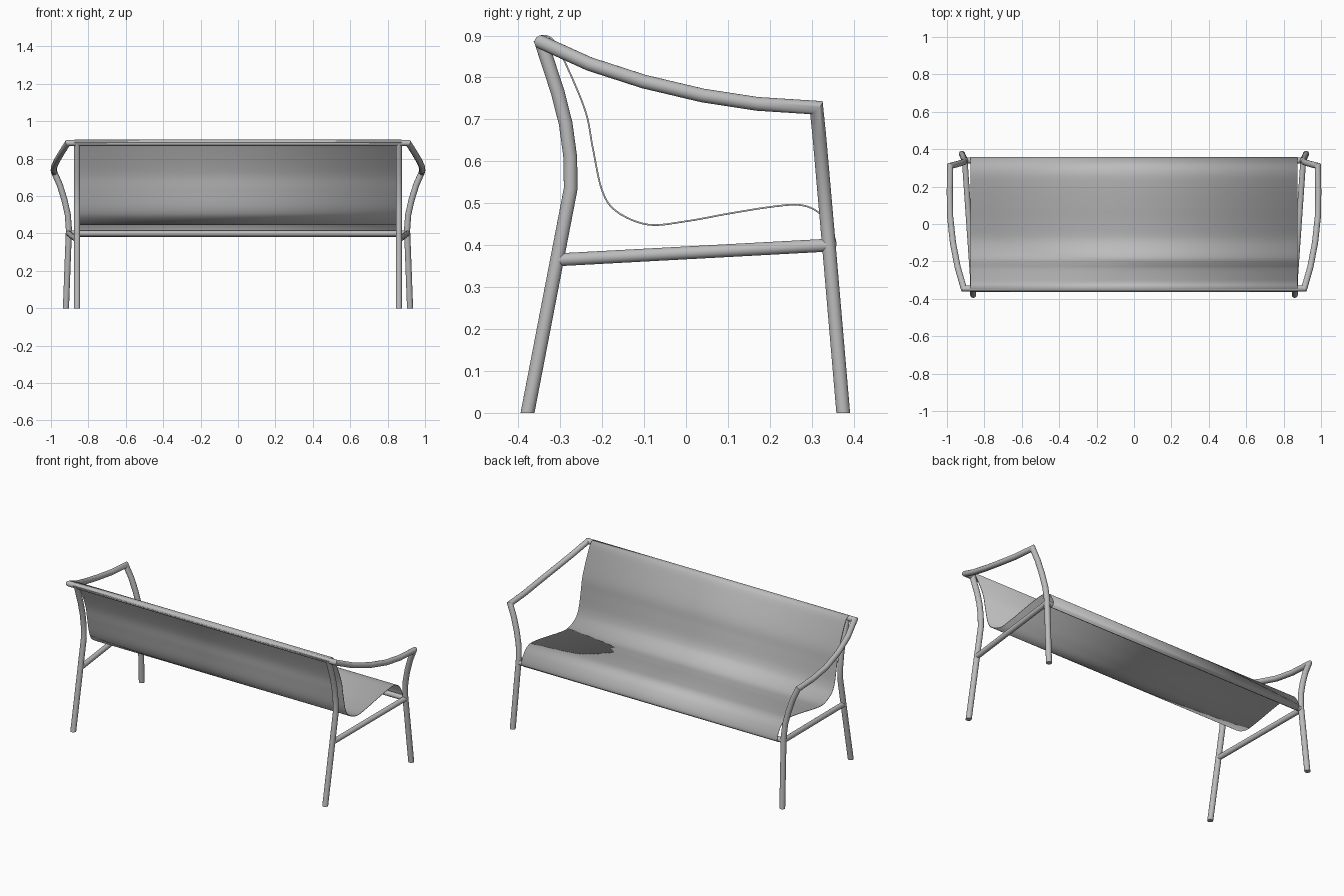
import bpy
import bmesh
from mathutils import Vector

if "Cube" in bpy.data.objects:
    bpy.data.objects.remove(bpy.data.objects["Cube"])


def make_material(name, value):
    mat = bpy.data.materials.new(name)
    mat.use_nodes = True
    colour = (value, value, value, 1)
    mat.diffuse_color = colour
    mat.node_tree.nodes["Principled BSDF"].inputs["Base Color"].default_value = colour
    return mat


GREY = make_material("plain grey", 0.5)
RADIUS = 0.0165
SIDES = 20


def finish(name, bm):
    bmesh.ops.recalc_face_normals(bm, faces=bm.faces[:])
    mesh = bpy.data.meshes.new(name)
    bm.to_mesh(mesh)
    bm.free()
    obj = bpy.data.objects.new(name, mesh)
    bpy.context.collection.objects.link(obj)
    mesh.materials.append(GREY)
    bpy.ops.object.select_all(action="DESELECT")
    obj.select_set(True)
    bpy.context.view_layer.objects.active = obj
    bpy.ops.object.shade_smooth_by_angle(angle=0.6)
    return obj


def slide(point, direction, origin, normal):
    """Move a point along a direction onto a plane."""
    return point + direction * ((origin - point).dot(normal) / direction.dot(normal))


def tube(name, path, radius=RADIUS, start_flat=False, end_flat=False):
    """Round tube with mitred corners; flat ends are cut level with the floor."""
    pts = [Vector(p) for p in path]
    dirs = [(b - a).normalized() for a, b in zip(pts, pts[1:])]
    up = Vector((0, 0, 1))
    normals = [up if start_flat else dirs[0]]
    normals += [(a + b).normalized() for a, b in zip(dirs, dirs[1:])]
    normals.append(up if end_flat else dirs[-1])
    side = dirs[0].orthogonal().normalized()
    other = dirs[0].cross(side)
    bm = bmesh.new()
    circle = bmesh.ops.create_circle(bm, segments=SIDES, radius=radius)["verts"]
    ring = [pts[0] + side * v.co.x + other * v.co.y for v in circle]
    bmesh.ops.delete(bm, geom=circle, context="VERTS")
    ring = [slide(p, dirs[0], pts[0], normals[0]) for p in ring]
    loops = [[bm.verts.new(p) for p in ring]]
    for point, direction, normal in zip(pts[1:], dirs, normals[1:]):
        ring = [slide(p, direction, point, normal) for p in ring]
        loops.append([bm.verts.new(p) for p in ring])
    for a, b in zip(loops, loops[1:]):
        for i in range(SIDES):
            j = (i + 1) % SIDES
            bm.faces.new((a[i], a[j], b[j], b[i]))
    bm.faces.new(loops[0])
    bm.faces.new(loops[-1])
    return finish(name, bm)


def spline(points, steps):
    """Smooth curve through the given points."""
    pts = [Vector(p) for p in points]
    pts = [pts[0] * 2 - pts[1]] + pts + [pts[-1] * 2 - pts[-2]]
    out = []
    for a, b, c, d in zip(pts, pts[1:], pts[2:], pts[3:]):
        for k in range(steps):
            t = k / steps
            out.append(b + (c - a) * (t / 2) + (a * 2 - b * 5 + c * 4 - d) * (t * t / 2)
                       + (b * 3 - a - c * 3 + d) * (t ** 3 / 2))
    return out + [pts[-2]]


# Front legs, armrests and top rail bent from one continuous tube
front_leg = [(.92, .375, 0), (.904, .339, .42), (.91, .332, .5),
             (.928, .325, .58), (.953, .318, .66), (.983, .311, .728)]
armrest = [(.985, .17, .737), (.983, .04, .757), (.968, -.1, .79),
           (.943, -.23, .832), (.91, -.345, .884)]
half = front_leg + armrest
mirrored = [(-x, y, z) for x, y, z in reversed(half)]
tube("front_legs_armrests_and_top_rail", half + mirrored, start_flat=True, end_flat=True)

# Back legs and side rails
for label, s in (("left", 1), ("right", -1)):
    x = .86 * s
    tube(label + "_back_leg",
         [(x, -.378, 0), (x, -.275, .535), (x, -.276, .61), (x, -.287, .69),
          (x, -.306, .765), (x, -.345, .884)], start_flat=True)
    tube(label + "_side_rail", [(x, -.308, .365), (.905 * s, .34, .4)], .0155)

# Rail under the front edge of the seat
tube("front_rail", [(-.904, .34, .4), (.904, .34, .4)], .0155)

# Sling seat wrapped over the top rail and down to the front rail
profile = [(-.362, .884), (-.345, .899), (-.318, .89), (-.288, .835), (-.24, .72),
           (-.222, .63), (-.2, .53), (-.165, .48), (-.09, .449), (0, .457),
           (.1, .475), (.2, .491), (.27, .496), (.315, .479), (.345, .44),
           (.357, .4), (.34, .383)]
bm = bmesh.new()
rows = [[bm.verts.new((x, p.x, p.y)) for x in (-.873, .873)]
        for p in spline([(y, z) for y, z in profile], 6)]
for a, b in zip(rows, rows[1:]):
    bm.faces.new((a[0], a[1], b[1], b[0]))
sling = finish("sling_seat", bm)
thick = sling.modifiers.new("thickness", "SOLIDIFY")
thick.thickness = .004
thick.offset = 0
